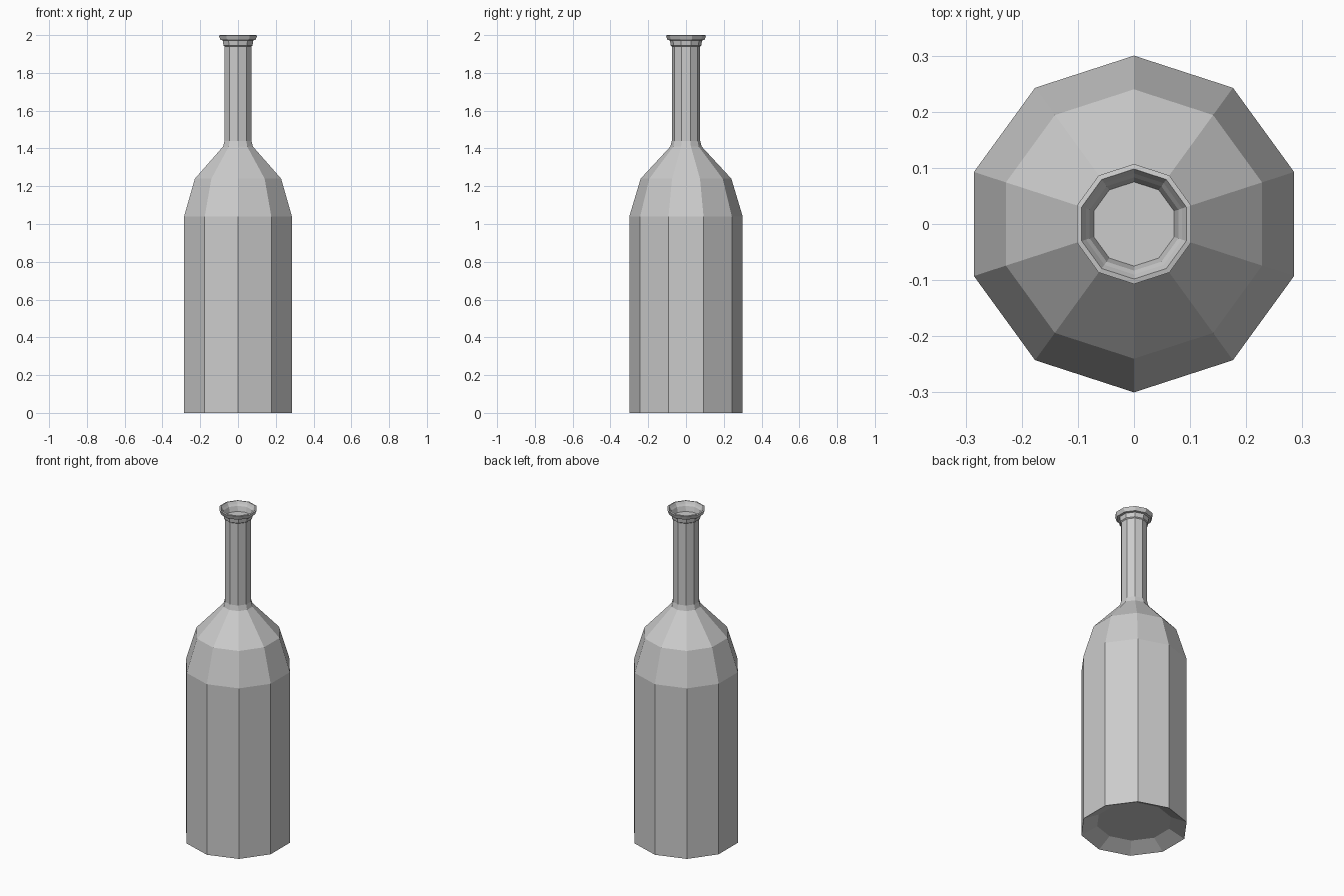
import bpy, bmesh
from math import cos, sin, pi

if "Cube" in bpy.data.objects:
    bpy.data.objects.remove(bpy.data.objects["Cube"])

SIDES = 10


def lathe(name, profile):
    """Spin a (radius, z) profile into a flat-faced ring mesh, capping both ends."""
    bm = bmesh.new()
    rings = []
    for r, z in profile:
        angles = [pi / 2 + 2 * pi * i / SIDES for i in range(SIDES)]
        rings.append([bm.verts.new((r * cos(a), r * sin(a), z)) for a in angles])
    for low, high in zip(rings, rings[1:]):
        for i in range(SIDES):
            j = (i + 1) % SIDES
            bm.faces.new((low[i], low[j], high[j], high[i]))
    bm.faces.new(rings[0][::-1])
    bm.faces.new(rings[-1])
    bmesh.ops.recalc_face_normals(bm, faces=bm.faces)
    mesh = bpy.data.meshes.new(name)
    bm.to_mesh(mesh)
    bm.free()
    obj = bpy.data.objects.new(name, mesh)
    bpy.context.collection.objects.link(obj)
    return obj


lathe("bottle", [
    # recessed base
    (0.21, 0.045), (0.30, 0.0),
    # body and shoulders
    (0.30, 1.04), (0.24, 1.24), (0.083, 1.41),
    # neck
    (0.075, 1.44), (0.075, 1.94),
    # collar and flared lip
    (0.081, 1.945), (0.085, 1.972), (0.098, 1.974), (0.107, 1.998),
    # rim, then inside of the mouth
    (0.098, 2.0), (0.090, 1.985), (0.083, 1.975), (0.075, 1.945),
])
